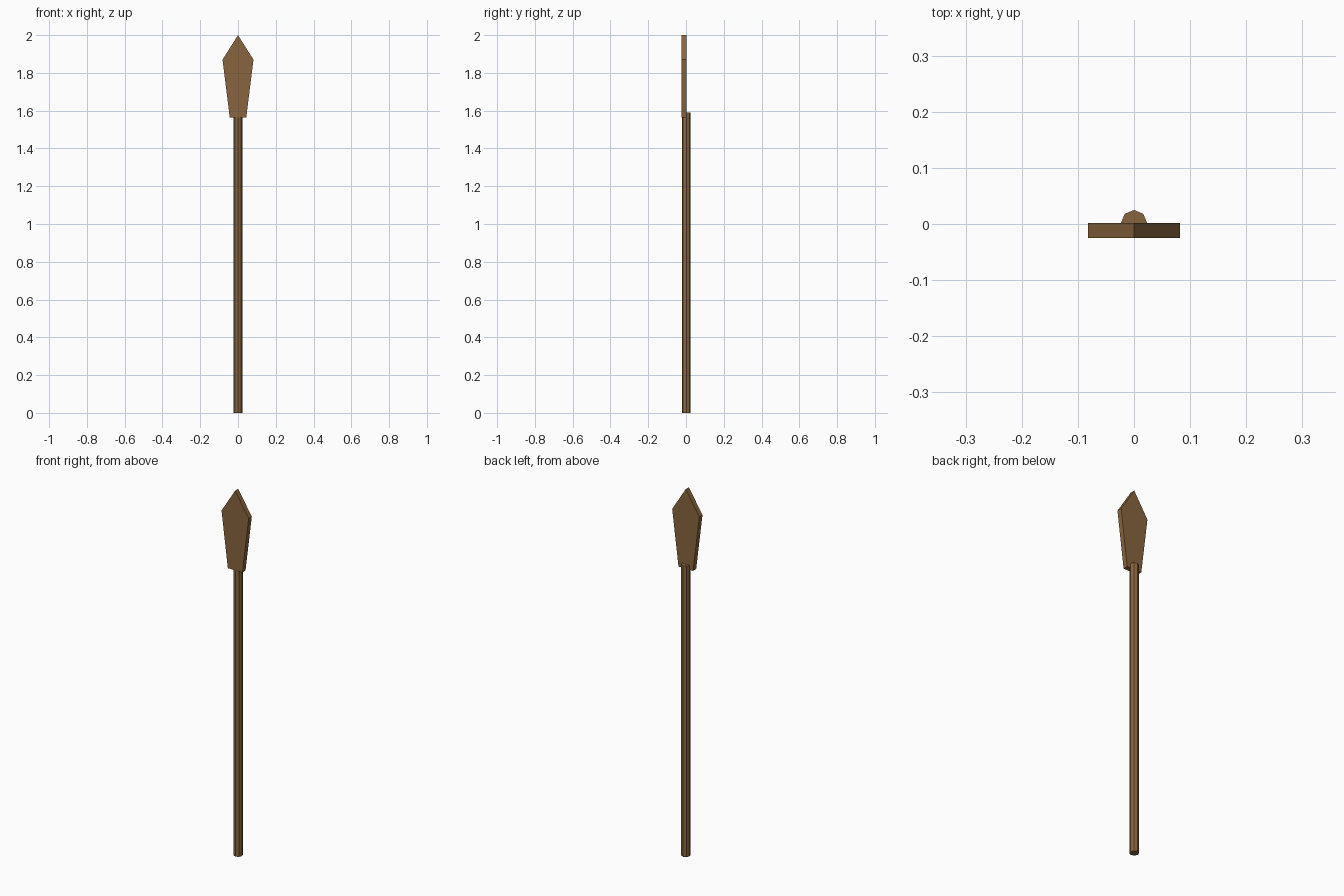
import bpy, bmesh

if "Cube" in bpy.data.objects:
    bpy.data.objects.remove(bpy.data.objects["Cube"])

wood = bpy.data.materials.new("brown_wood")
wood.diffuse_color = (0.25, 0.13, 0.05, 1)
wood.use_nodes = True
wood.node_tree.nodes["Principled BSDF"].inputs["Base Color"].default_value = wood.diffuse_color

# Shaft: octagonal pole
bpy.ops.mesh.primitive_cylinder_add(vertices=8, radius=0.0235, depth=1.59,
                                    location=(0, 0.0015, 0.795))
shaft = bpy.context.object
shaft.name = "shaft"
shaft.data.materials.append(wood)

# Blade: flat profile extruded backwards, mounted towards the front of the shaft
FRONT, BACK = -0.025, 0.002
half = [(0.044, 1.565), (0.082, 1.87)]
outline = half + [(0, 2.0)] + [(-x, z) for x, z in reversed(half)]
bm = bmesh.new()
face = bm.faces.new([bm.verts.new((x, FRONT, z)) for x, z in outline])
ext = bmesh.ops.extrude_face_region(bm, geom=[face])
moved = [g for g in ext["geom"] if isinstance(g, bmesh.types.BMVert)]
bmesh.ops.translate(bm, verts=moved, vec=(0, BACK - FRONT, 0))
bmesh.ops.recalc_face_normals(bm, faces=bm.faces)
mesh = bpy.data.meshes.new("blade")
bm.to_mesh(mesh)
bm.free()
mesh.materials.append(wood)
blade = bpy.data.objects.new("blade", mesh)
bpy.context.collection.objects.link(blade)
